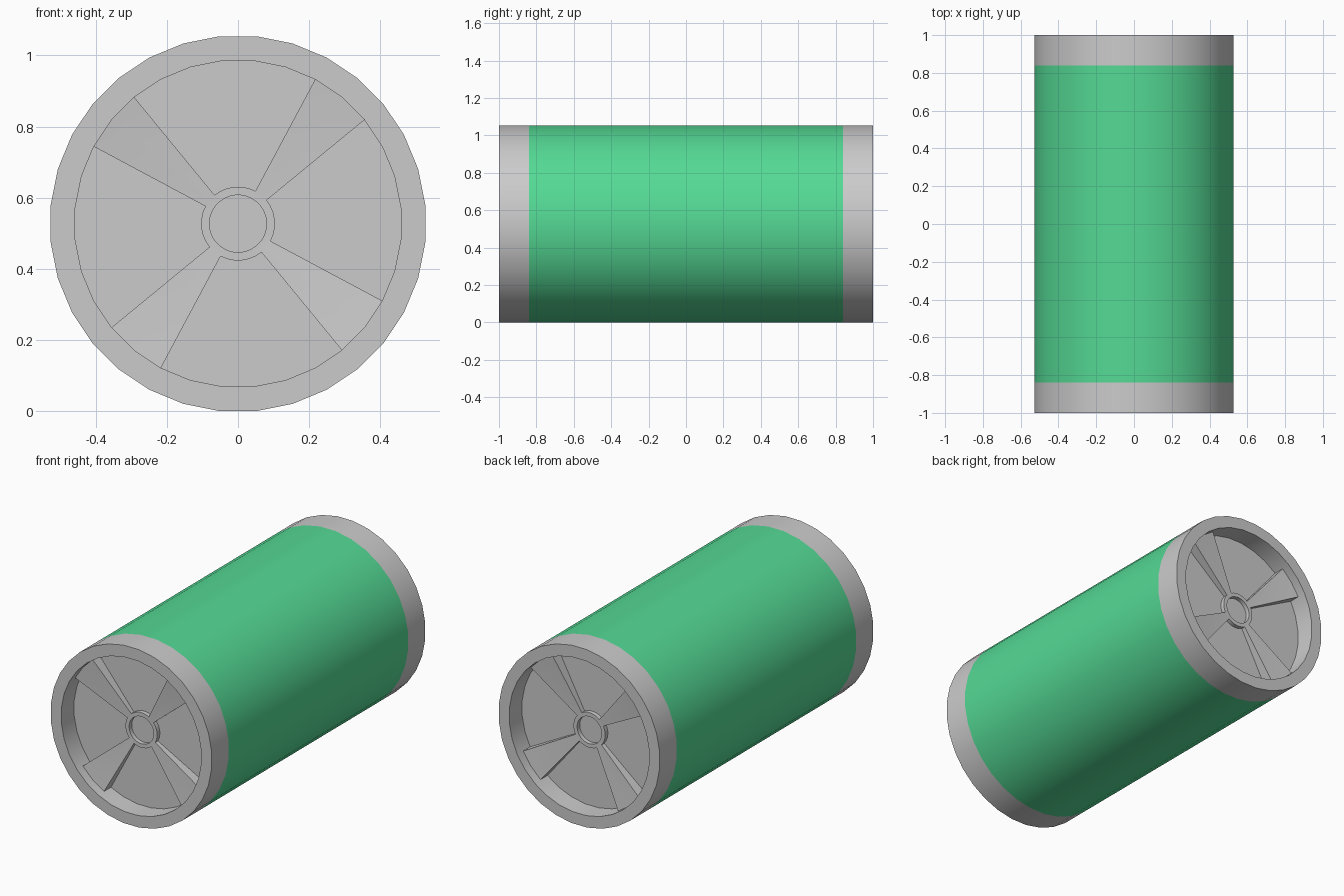
import bpy, bmesh, math
from mathutils import Vector

if "Cube" in bpy.data.objects:
    bpy.data.objects.remove(bpy.data.objects["Cube"])

N = 32                     # sides around the axis
R = 0.5295                 # outer radius
R_IN = 0.46                # recess radius
CZ = R * math.cos(math.pi / N)   # axis height, so a flat side rests on z = 0


def ring_point(r, y, k):
    a = (k + 0.5) * 2 * math.pi / N
    return Vector((r * math.cos(a), y, r * math.sin(a)))


def finish(name, bm, ref_dir):
    """Weld, orient so the face furthest along ref_dir faces that way, shade."""
    bmesh.ops.remove_doubles(bm, verts=bm.verts, dist=1e-5)
    bmesh.ops.recalc_face_normals(bm, faces=bm.faces)
    ref = max(bm.faces, key=lambda f: f.calc_center_median().dot(ref_dir)
              if abs(f.normal.dot(ref_dir)) > 0.7 else -9)
    if ref.normal.dot(ref_dir) < 0:
        bmesh.ops.reverse_faces(bm, faces=bm.faces)
    me = bpy.data.meshes.new(name)
    bm.to_mesh(me)
    bm.free()
    ob = bpy.data.objects.new(name, me)
    ob.location.z = CZ
    bpy.context.collection.objects.link(ob)
    bpy.ops.object.select_all(action='DESELECT')
    ob.select_set(True)
    bpy.context.view_layer.objects.active = ob
    bpy.ops.object.shade_smooth_by_angle(angle=math.radians(30))
    return ob


def face(bm, pts, mat=0):
    f = bm.faces.new([bm.verts.new(p) for p in pts])
    f.material_index = mat


# Depths of the end details
SECTOR, HUB, SPOKE = -0.88, -0.905, -0.945

# Outer shell: recess walls, grey rims and the green band
profile = [(R_IN, SECTOR), (R_IN, -1), (R, -1), (R, -0.84),
           (R, 0.84), (R, 1), (R_IN, 1), (R_IN, -SECTOR)]
bm = bmesh.new()
for i, ((r0, y0), (r1, y1)) in enumerate(zip(profile, profile[1:])):
    for k in range(N):
        face(bm, [ring_point(r0, y0, k), ring_point(r1, y1, k),
                  ring_point(r1, y1, k + 1), ring_point(r0, y0, k + 1)],
             1 if i == 3 else 0)
shell = finish("outer_shell", bm, Vector((1, 0, 0)))
grey = bpy.data.materials.new("grey")
green = bpy.data.materials.new("green")
green.diffuse_color = (0.09, 0.70, 0.30, 1)
green.use_nodes = True
green.node_tree.nodes["Principled BSDF"].inputs["Base Color"].default_value = green.diffuse_color
shell.data.materials.append(grey)
shell.data.materials.append(green)

# End face: sunken hub, raised hub ring, four rising spokes, flat sectors
R_HOLE, R_HUB = 0.0805, 0.104
bm = bmesh.new()
face(bm, [ring_point(R_HOLE, SECTOR, k) for k in range(N)])


def strip(k, r0, y0, r1, y1):
    face(bm, [ring_point(r0, y0, k), ring_point(r1, y1, k),
              ring_point(r1, y1, k + 1), ring_point(r0, y0, k + 1)])


for k in range(N):
    strip(k, R_HOLE, SECTOR, R_HOLE, HUB)
    strip(k, R_HOLE, HUB, R_HUB, HUB)
    if k % 8 in (3, 4):
        strip(k, R_HUB, HUB, R_IN, SPOKE)
    else:
        strip(k, R_HUB, HUB, R_HUB, SECTOR)
        strip(k, R_HUB, SECTOR, R_IN, SECTOR)
    if k % 8 in (3, 5):    # spoke side walls
        face(bm, [ring_point(R_HUB, HUB, k), ring_point(R_IN, SPOKE, k),
                  ring_point(R_IN, SECTOR, k), ring_point(R_HUB, SECTOR, k)])
ends = finish("spoked_end_faces", bm, Vector((0, -1, 0)))
mirror = ends.modifiers.new("mirror", 'MIRROR')
mirror.use_axis = (False, True, False)
